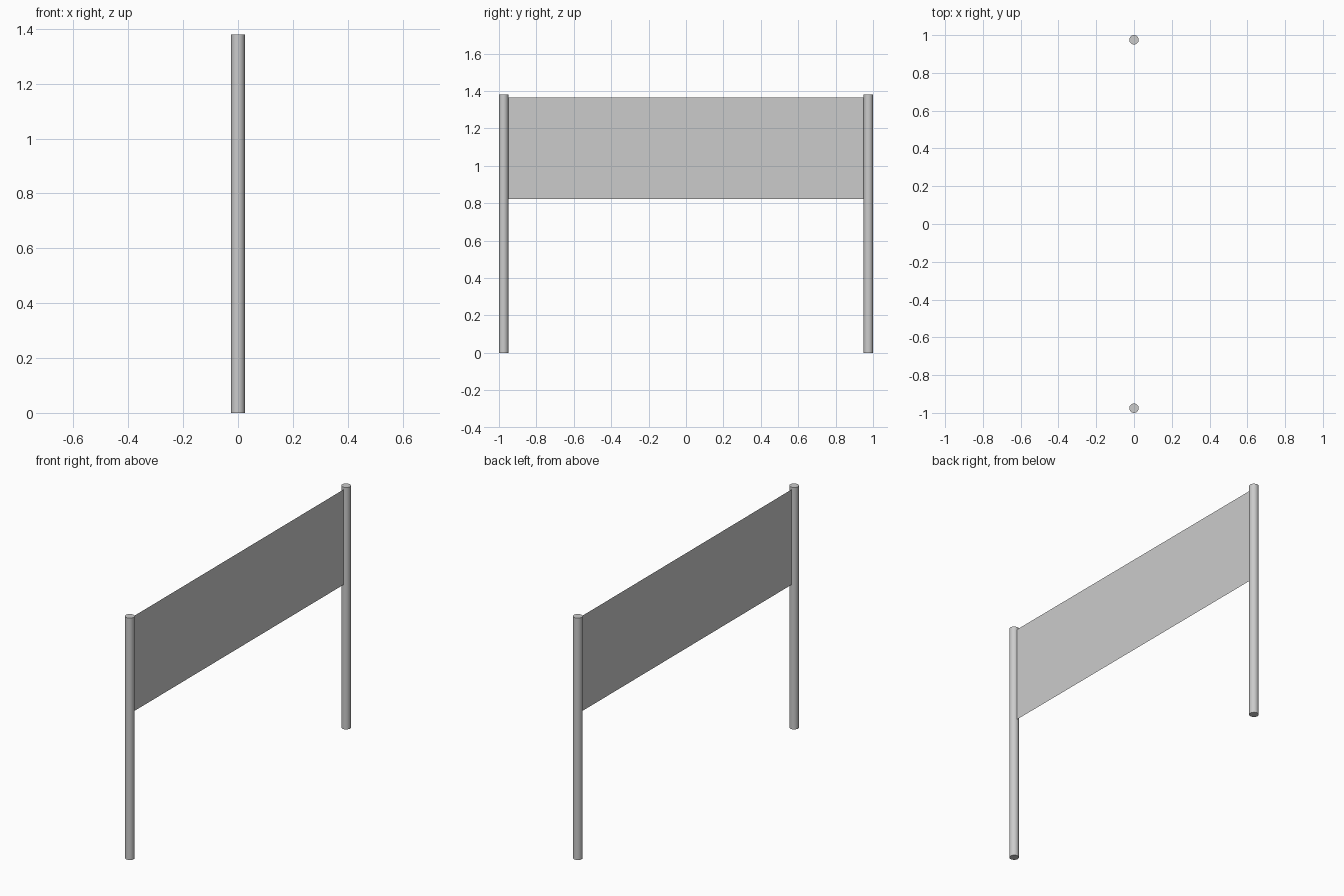
import bpy
import math

if "Cube" in bpy.data.objects:
    bpy.data.objects.remove(bpy.data.objects["Cube"])

POST_R = 0.025
POST_H = 1.38
POST_Y = 0.975


def post(name, y):
    bpy.ops.mesh.primitive_cylinder_add(vertices=32, radius=POST_R, depth=POST_H,
                                        location=(0, y, POST_H / 2))
    ob = bpy.context.object
    ob.name = name
    bpy.ops.object.shade_smooth_by_angle(angle=math.radians(40))


# Two round upright posts
post("front_post", -POST_Y)
post("back_post", POST_Y)

# Thin single-sheet panel stretched between the posts
half, low, high = 0.952, 0.823, 1.366
mesh = bpy.data.meshes.new("panel")
mesh.from_pydata([(0, -half, low), (0, half, low), (0, half, high), (0, -half, high)],
                 [], [(0, 1, 2, 3)])
bpy.context.collection.objects.link(bpy.data.objects.new("panel", mesh))
